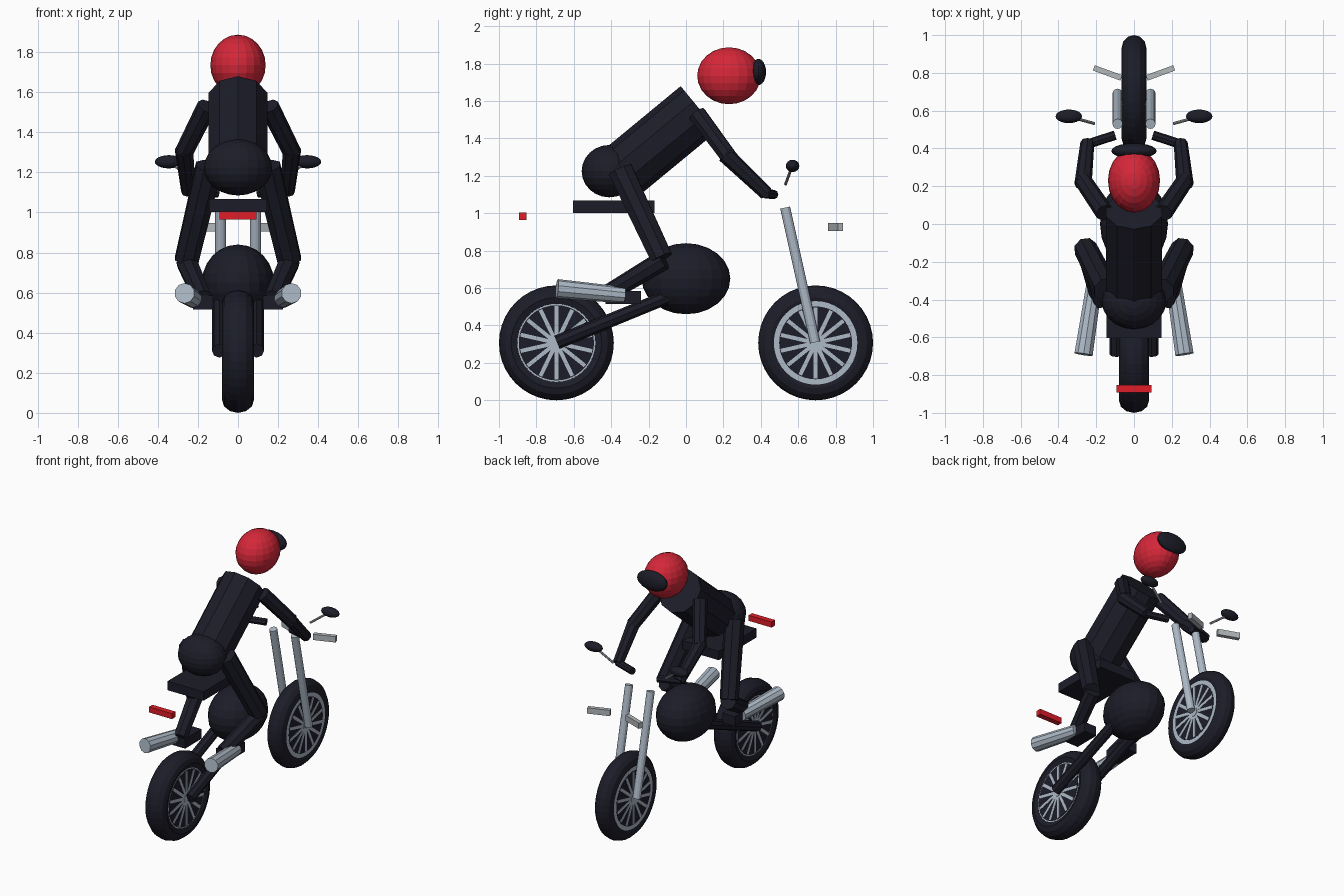
import bpy
import math
from mathutils import Vector

if "Cube" in bpy.data.objects:
    bpy.data.objects.remove(bpy.data.objects["Cube"], do_unlink=True)


def material(name, colour):
    mat = bpy.data.materials.new(name)
    mat.use_nodes = True
    mat.diffuse_color = (*colour, 1)
    mat.node_tree.nodes["Principled BSDF"].inputs["Base Color"].default_value = (*colour, 1)
    return mat


BLACK = material("blue black", (0.012, 0.012, 0.022))
STEEL = material("steel", (0.42, 0.49, 0.57))
GREY = material("lamp grey", (0.45, 0.48, 0.50))
RED = material("helmet red", (0.66, 0.02, 0.04))
LAMP = material("lamp red", (0.75, 0.012, 0.022))


def finish(name, mat):
    obj = bpy.context.object
    obj.name = name
    obj.data.materials.clear()
    obj.data.materials.append(mat)
    return obj


def rod(name, mat, start, end, radius, end_radius=None, sides=8):
    a, b = Vector(start), Vector(end)
    bpy.ops.mesh.primitive_cone_add(
        vertices=sides, radius1=radius, radius2=end_radius or radius,
        depth=(b - a).length, location=(a + b) / 2,
        rotation=(b - a).to_track_quat("Z", "Y").to_euler())
    return finish(name, mat)


def ball(name, mat, centre, radii):
    bpy.ops.mesh.primitive_uv_sphere_add(segments=20, ring_count=12, radius=1, location=centre)
    bpy.context.object.scale = radii
    return finish(name, mat)


def box(name, mat, centre, size, rotation=(0, 0, 0)):
    bpy.ops.mesh.primitive_cube_add(size=1, location=centre, rotation=rotation)
    bpy.context.object.scale = size
    return finish(name, mat)


# Wheels: fat tyre, steel rim, dark disc and spokes standing just proud of it
def wheel(name, y, half_width, face, rim_radius, disc_radius):
    z, minor = 0.307, 0.065
    bpy.ops.mesh.primitive_torus_add(
        major_segments=40, minor_segments=12, major_radius=z - minor,
        minor_radius=minor, location=(0, y, z), rotation=(0, math.pi / 2, 0))
    bpy.context.object.scale.z = half_width / minor
    finish(name + "_tyre", BLACK)

    def drum(part, mat, radius, half):
        rod(f"{name}_{part}", mat, (-half, y, z), (half, y, z), radius, sides=40)

    drum("rim", STEEL, rim_radius, face)
    drum("disc", BLACK, disc_radius, face + 0.002)
    drum("hub", STEEL, 0.03, face + 0.006)
    pairs = 7
    for i in range(pairs):
        box(f"{name}_spoke_pair_{i + 1}", STEEL, (0, y, z),
            (2 * face + 0.008, 0.021, 2 * disc_radius - 0.01), (math.pi * i / pairs, 0, 0))


wheel("rear_wheel", -0.693, 0.08, 0.0685, 0.215, 0.201)
wheel("front_wheel", 0.693, 0.065, 0.06, 0.23, 0.195)

# Bike body
ball("engine", BLACK, (0, 0, 0.65), (0.18, 0.237, 0.19))
box("seat", BLACK, (0, -0.387, 1.035), (0.29, 0.435, 0.065))
box("tail_light", LAMP, (0, -0.873, 0.985), (0.185, 0.04, 0.04))

# Rider body and helmet
ball("hips", BLACK, (0, -0.41, 1.225), (0.17, 0.148, 0.14))
rod("torso", BLACK, (0, -0.33, 1.23), (0, 0.07, 1.56), 0.155, sides=10)
ball("helmet", RED, (0, 0.23, 1.735), (0.138, 0.17, 0.152))
ball("visor", BLACK, (0, 0.387, 1.755), (0.12, 0.041, 0.07))

# Paired parts
for side, s in (("left", 1), ("right", -1)):
    def pair_rod(name, mat, a, b, *radii, sides=8):
        rod(f"{side}_{name}", mat, (s * a[0], *a[1:]), (s * b[0], *b[1:]), *radii, sides=sides)

    # Fork, swingarm, exhaust
    pair_rod("fork", STEEL, (0.087, 0.69, 0.31), (0.087, 0.53, 1.03), 0.027, sides=12)
    pair_rod("swingarm", BLACK, (0.093, -0.69, 0.31), (0.093, -0.08, 0.56), 0.037)
    pair_rod("exhaust", STEEL, (0.267, -0.69, 0.597), (0.212, -0.33, 0.562), 0.051, 0.044, sides=10)

    # Headlight and mirror
    box(side + "_headlight", GREY, (s * 0.14, 0.8, 0.926), (0.155, 0.03, 0.042), (0, 0, s * 0.35))
    pair_rod("mirror_stalk", GREY, (0.21, 0.532, 1.155), (0.33, 0.565, 1.245), 0.008)
    ball(side + "_mirror", BLACK, (s * 0.345, 0.57, 1.253), (0.07, 0.036, 0.033))

    # Arm and hand
    pair_rod("upper_arm", BLACK, (0.155, 0.06, 1.53), (0.27, 0.23, 1.3), 0.05, 0.046)
    pair_rod("forearm", BLACK, (0.27, 0.21, 1.315), (0.247, 0.43, 1.105), 0.046, 0.037)
    pair_rod("hand_grip", BLACK, (0.255, 0.42, 1.105), (0.1, 0.47, 1.1), 0.025)

    # Leg and boot
    pair_rod("thigh", BLACK, (0.145, -0.35, 1.23), (0.257, -0.13, 0.76), 0.07, 0.063)
    pair_rod("shin", BLACK, (0.255, -0.12, 0.75), (0.175, -0.42, 0.57), 0.055, 0.048)
    box(side + "_boot", BLACK, (s * 0.175, -0.335, 0.55), (0.1, 0.19, 0.07))
